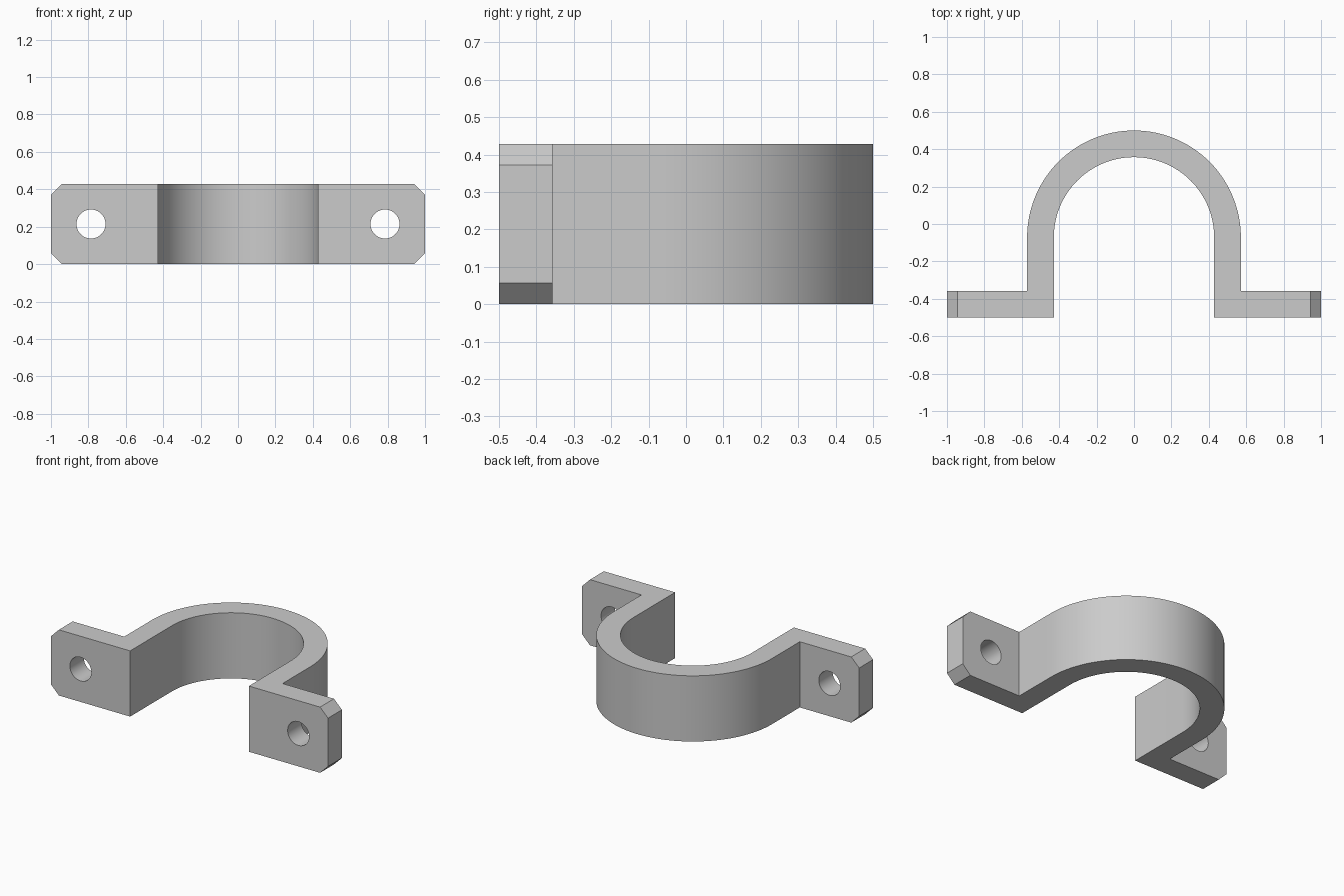
import bpy, bmesh
from math import pi, sin, cos

cube = bpy.data.objects.get("Cube")
if cube:
    bpy.data.objects.remove(cube, do_unlink=True)

HEIGHT = 0.4286
OUTER, INNER = 0.5714, 0.4286
ARC_Y = 0.5 - OUTER            # centre of the arch
FRONT, BACK = -0.5, -0.357     # faces of the mounting ears
CHAMFER = 0.057
HOLE_X, HOLE_R = 0.786, 0.0775
STEPS = 64

# Grey metal
steel = bpy.data.materials.new("grey_metal")
steel.use_nodes = True
GREY = (0.6, 0.6, 0.6, 1)
steel.diffuse_color = GREY
steel.node_tree.nodes["Principled BSDF"].inputs["Base Color"].default_value = GREY


def arc(radius, start, end):
    angles = [start + (end - start) * i / STEPS for i in range(STEPS + 1)]
    return [(radius * cos(a), ARC_Y + radius * sin(a)) for a in angles]


# Strap outline: ear, outer arch, ear, inner arch
outline = [(INNER, FRONT), (1, FRONT), (1, BACK), (OUTER, BACK)]
outline += arc(OUTER, 0, pi)
outline += [(-OUTER, BACK), (-1, BACK), (-1, FRONT), (-INNER, FRONT)]
outline += arc(INNER, pi, 0)

bm = bmesh.new()
base = bm.faces.new([bm.verts.new((x, y, 0)) for x, y in outline])
top = bmesh.ops.extrude_face_region(bm, geom=[base])["geom"]
bmesh.ops.translate(bm, vec=(0, 0, HEIGHT),
                    verts=[v for v in top if isinstance(v, bmesh.types.BMVert)])
bmesh.ops.recalc_face_normals(bm, faces=bm.faces)

# Chamfer the outer corners of both ears
corners = [e for e in bm.edges
           if all(abs(v.co.x) > 0.999 for v in e.verts)
           and abs(e.verts[0].co.z - e.verts[1].co.z) < 0.001]
bmesh.ops.bevel(bm, geom=corners, offset=CHAMFER, segments=1, affect='EDGES')

mesh = bpy.data.meshes.new("clamp_strap")
bm.to_mesh(mesh)
bm.free()
mesh.materials.append(steel)
strap = bpy.data.objects.new("clamp_strap", mesh)
bpy.context.collection.objects.link(strap)

# Screw holes through the ears
for side in (-1, 1):
    bpy.ops.mesh.primitive_cylinder_add(
        vertices=48, radius=HOLE_R, depth=0.4, rotation=(pi / 2, 0, 0),
        location=(side * HOLE_X, (FRONT + BACK) / 2, HEIGHT / 2))
    cutter = bpy.context.object
    cutter.name = "hole_cutter"
    cutter.hide_render = True
    cutter.data.materials.append(steel)
    bpy.ops.object.select_all(action='DESELECT')
    strap.select_set(True)
    bpy.context.view_layer.objects.active = strap
    cut = strap.modifiers.new("screw_hole", 'BOOLEAN')
    cut.operation = 'DIFFERENCE'
    cut.solver = 'EXACT'
    cut.object = cutter
    bpy.ops.object.modifier_apply(modifier=cut.name)
    bpy.data.objects.remove(cutter, do_unlink=True)

bpy.ops.object.shade_smooth_by_angle(angle=pi / 6)
